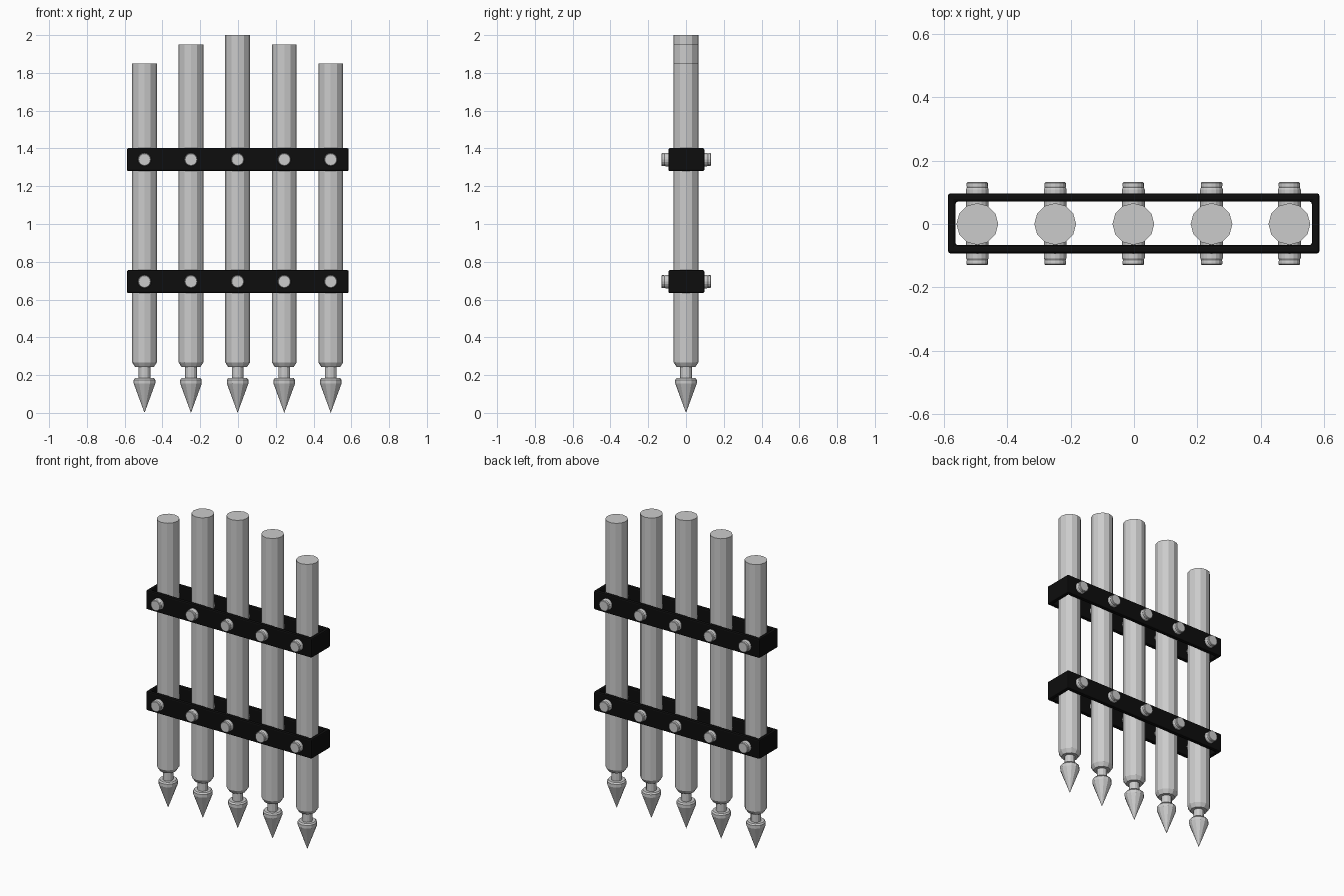
import bpy, bmesh
from math import cos, sin, pi

if "Cube" in bpy.data.objects:
    bpy.data.objects.remove(bpy.data.objects["Cube"])


def make_object(name, bm):
    bmesh.ops.recalc_face_normals(bm, faces=bm.faces)
    mesh = bpy.data.meshes.new(name)
    bm.to_mesh(mesh)
    bm.free()
    obj = bpy.data.objects.new(name, mesh)
    bpy.context.collection.objects.link(obj)
    return obj


def lathe(name, profile, sides, location, along_y=False):
    """Closed turned solid from (radius, height) points; radius 0 is a tip."""
    bm = bmesh.new()
    rings = []
    for r, h in profile:
        ring = []
        for i in range(sides if r > 0 else 1):
            a = 2 * pi * i / sides
            u, v = r * cos(a), r * sin(a)
            ring.append(bm.verts.new((u, h, v) if along_y else (u, v, h)))
        rings.append(ring)
    for lo, hi in zip(rings, rings[1:]):
        for i in range(sides):
            j = (i + 1) % sides
            if len(lo) == 1:
                bm.faces.new((lo[0], hi[j], hi[i]))
            else:
                bm.faces.new((lo[i], lo[j], hi[j], hi[i]))
    for ring in (rings[0], rings[-1]):
        if len(ring) > 1:
            bm.faces.new(ring)
    obj = make_object(name, bm)
    obj.location = location
    return obj


def band(name, z, material):
    """Rectangular strap around all posts, with softened edges."""
    bm = bmesh.new()
    rings = []
    for hx, hy, hz in ((0.587, 0.095, -0.061), (0.587, 0.095, 0.061),
                       (0.563, 0.069, 0.061), (0.563, 0.069, -0.061)):
        rings.append([bm.verts.new((sx * hx, sy * hy, hz))
                      for sx, sy in ((-1, -1), (1, -1), (1, 1), (-1, 1))])
    for k in range(4):
        a, b = rings[k], rings[(k + 1) % 4]
        for i in range(4):
            j = (i + 1) % 4
            bm.faces.new((a[i], a[j], b[j], b[i]))
    obj = make_object(name, bm)
    obj.location = (-0.001, 0.002, z)
    obj.data.materials.append(material)
    bev = obj.modifiers.new("edge_bevel", 'BEVEL')
    bev.width = 0.008
    bev.segments = 2


black = bpy.data.materials.new("black_iron")
black.diffuse_color = (0.004, 0.004, 0.004, 1)
black.use_nodes = True
black.node_tree.nodes["Principled BSDF"].inputs["Base Color"].default_value = black.diffuse_color

post_x = (-0.495, -0.249, -0.002, 0.245, 0.491)
tops = (1.85, 1.95, 2.0, 1.95, 1.85)
band_z = (0.695, 1.341)

# posts with a chamfered foot, narrow neck and downward spear point
for n, (x, top) in enumerate(zip(post_x, tops), 1):
    lathe(f"post_{n}", [(0, 0), (0.057, 0.155), (0.057, 0.175), (0.05, 0.184),
                        (0.031, 0.184), (0.031, 0.243), (0.05, 0.243),
                        (0.066, 0.268), (0.066, top)], 12, (x, 0, 0))

# straps and the bolts running through straps and posts
half = [(0.036, 0.108), (0.033, 0.115), (0.034, 0.119),
        (0.034, 0.128), (0.031, 0.131)]
bolt = [(r, -h) for r, h in reversed(half)] + half
for name, z in zip(("lower", "upper"), band_z):
    band(f"{name}_band", z, black)
    for n, x in enumerate(post_x, 1):
        lathe(f"{name}_bolt_{n}", bolt, 16, (x, 0.001, z), along_y=True)
